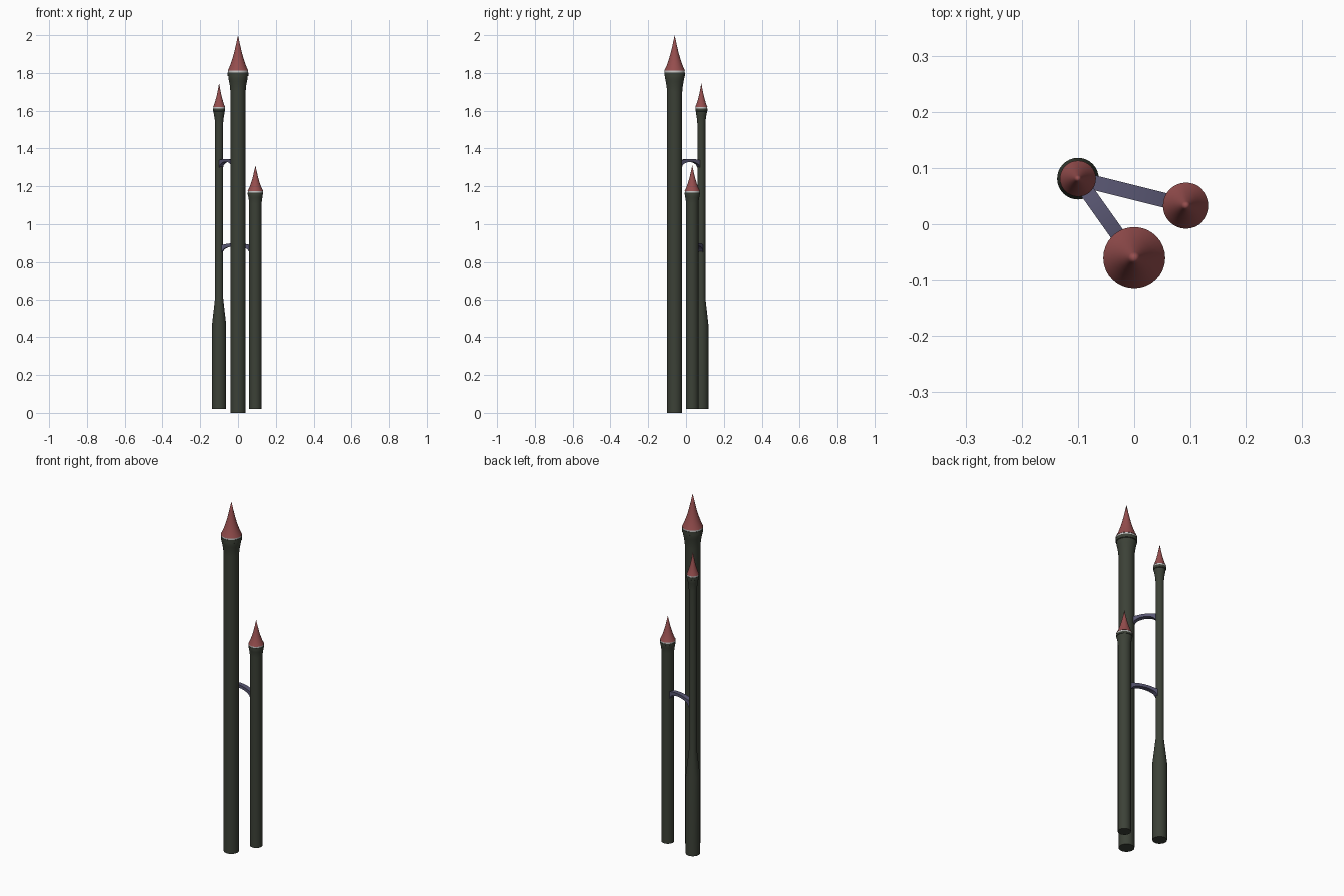
import bpy, bmesh, math
from mathutils import Vector

if "Cube" in bpy.data.objects:
    bpy.data.objects.remove(bpy.data.objects["Cube"])


def material(name, color):
    m = bpy.data.materials.new(name)
    m.diffuse_color = (*color, 1)
    m.use_nodes = True
    m.node_tree.nodes["Principled BSDF"].inputs["Base Color"].default_value = m.diffuse_color
    return m


STONE = material("dark_stone", (0.045, 0.053, 0.038))
ROOF = material("red_roof", (0.30, 0.075, 0.075))
BRIDGE = material("slate_bridge", (0.10, 0.095, 0.17))


def finish(name, bm, mat, angle=30):
    bmesh.ops.remove_doubles(bm, verts=bm.verts, dist=1e-6)
    bmesh.ops.recalc_face_normals(bm, faces=bm.faces)
    me = bpy.data.meshes.new(name)
    bm.to_mesh(me)
    bm.free()
    ob = bpy.data.objects.new(name, me)
    bpy.context.collection.objects.link(ob)
    if mat:
        me.materials.append(mat)
    bpy.ops.object.select_all(action='DESELECT')
    ob.select_set(True)
    bpy.context.view_layer.objects.active = ob
    bpy.ops.object.shade_smooth_by_angle(angle=math.radians(angle))
    return ob


def lathe(name, profile, centre, mat, sides=32):
    """Spin a (radius, z) profile around a vertical axis."""
    bm = bmesh.new()
    vs = [bm.verts.new((r, 0, z)) for r, z in profile]
    es = [bm.edges.new(p) for p in zip(vs, vs[1:])]
    bmesh.ops.spin(bm, geom=vs + es, cent=(0, 0, 0), axis=(0, 0, 1),
                   angle=math.tau, steps=sides, use_merge=True)
    bmesh.ops.translate(bm, verts=bm.verts, vec=(*centre, 0))
    return finish(name, bm, mat)


def tower(name, centre, shaft, neck, rim_r, rim_z, roof_r, roof_z, tip):
    # shaft with a flared, lipped crown
    r = shaft[-1][0]
    h = rim_z - neck
    flare = [(r + (rim_r - r) * f, neck + h * t)
             for f, t in ((0, 0), (0.2, 0.3), (0.5, 0.55), (0.75, 0.72), (0.75, 0.8), (1, 0.82), (1, 1))]
    lathe(name + "_shaft", [(0, shaft[0][1])] + shaft + flare + [(0, rim_z)], centre, STONE)
    # pale lip under the eaves
    lathe(name + "_lip", [(0, rim_z), (rim_r * 0.96, rim_z), (rim_r * 0.96, roof_z), (0, roof_z)],
          centre, None)
    # concave witch-hat roof
    hr = tip - roof_z
    roof = [(roof_r * f, roof_z + hr * t)
            for f, t in ((0, 0), (1, 0), (0.8, 0.12), (0.58, 0.3), (0.38, 0.5), (0.19, 0.74), (0, 1))]
    lathe(name + "_roof", roof, centre, ROOF)


def bridge(name, a, b, ra, rb, z, rise, drop, width=0.026, n=12):
    """Arched walkway between two towers, thick at its ends."""
    a, b = Vector((*a, 0)), Vector((*b, 0))
    d = (b - a).normalized()
    side = Vector((-d.y, d.x, 0)) * width / 2
    a, b = a + d * ra * 0.7, b - d * rb * 0.85
    bm = bmesh.new()
    rings = []
    for i in range(n + 1):
        t = i / n
        u = 2 * t - 1
        p = a.lerp(b, t)
        top = z - rise * u * u
        low = z - 0.016 - drop * (1 - math.sqrt(max(0, 1 - u * u)))
        rings.append([bm.verts.new((*(p + s * side).xy, h))
                      for s, h in ((-1, low), (1, low), (1, top), (-1, top))])
    for r0, r1 in zip(rings, rings[1:]):
        for k in range(4):
            bm.faces.new((r0[k], r0[k - 1], r1[k - 1], r1[k]))
    bm.faces.new(rings[0])
    bm.faces.new(rings[-1])
    finish(name, bm, BRIDGE)


MAIN, LEFT, RIGHT = (0, -0.06), (-0.1, 0.081), (0.092, 0.033)

tower("tall_tower", MAIN, [(0.04, 0)], 1.70, 0.055, 1.803, 0.055, 1.812, 2.0)
tower("slim_tower", LEFT, [(0.037, 0.02), (0.037, 0.47), (0.021, 0.61)],
      1.53, 0.032, 1.612, 0.032, 1.62, 1.745)
tower("short_tower", RIGHT, [(0.033, 0.02)], 1.11, 0.041, 1.167, 0.041, 1.175, 1.31)

bridge("upper_bridge", LEFT, MAIN, 0.021, 0.04, 1.345, 0.008, 0.035)
bridge("lower_bridge", LEFT, RIGHT, 0.021, 0.033, 0.90, 0.01, 0.035)
